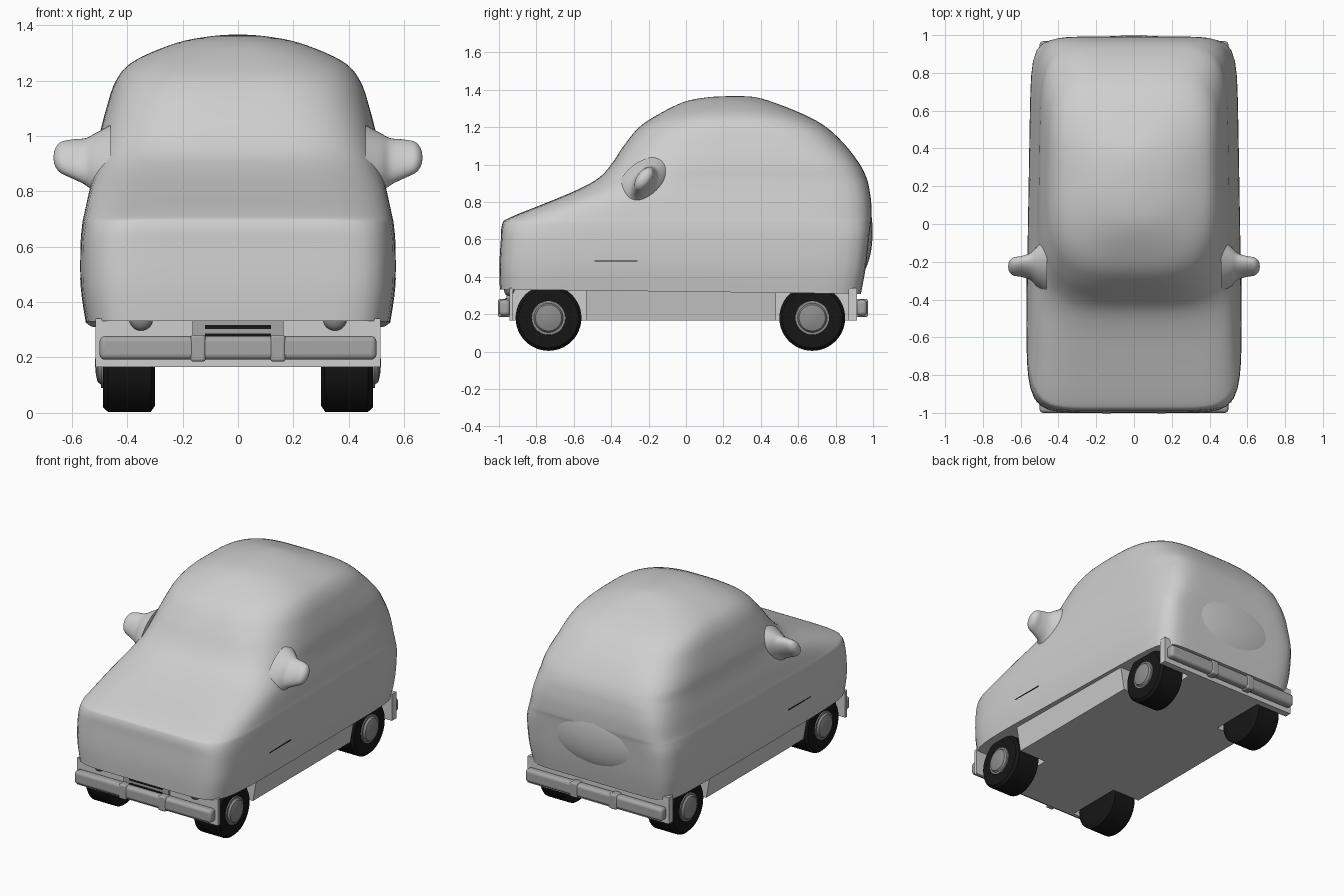
import bpy, bmesh, math
from mathutils import Matrix, Vector

cube = bpy.data.objects.get("Cube")
if cube:
    bpy.data.objects.remove(cube, do_unlink=True)


def material(name, v):
    m = bpy.data.materials.new(name)
    m.use_nodes = True
    m.diffuse_color = (v, v, v, 1)
    m.node_tree.nodes["Principled BSDF"].inputs["Base Color"].default_value = (v, v, v, 1)
    return m


PAINT = material("light grey paint", 0.62)
METAL = material("mid grey metal", 0.38)
HUB = material("hub grey", 0.27)
BLACK = material("rubber black", 0.008)


def finish(name, bm, mat, angle=40):
    bmesh.ops.recalc_face_normals(bm, faces=bm.faces)
    mesh = bpy.data.meshes.new(name)
    bm.to_mesh(mesh)
    bm.free()
    mesh.materials.append(mat)
    for p in mesh.polygons:
        p.use_smooth = True
    mesh.set_sharp_from_angle(angle=math.radians(angle))
    ob = bpy.data.objects.new(name, mesh)
    bpy.context.collection.objects.link(ob)
    return ob


def loft(name, rings, mat, angle=40):
    """Skin a list of equal-length closed rings and cap both ends."""
    bm = bmesh.new()
    rows = [[bm.verts.new(p) for p in r] for r in rings]
    n = len(rows[0])
    for a, b in zip(rows, rows[1:]):
        for i in range(n):
            j = (i + 1) % n
            bm.faces.new((a[i], a[j], b[j], b[i]))
    bm.faces.new(rows[0])
    bm.faces.new(rows[-1])
    return finish(name, bm, mat, angle)


def box(name, x, y, z, mat, bevel=0.0, taper=0.0):
    """Box from ranges; taper pulls the lower edge in towards x = 0."""
    bm = bmesh.new()
    bmesh.ops.create_cube(bm, size=1)
    for v in bm.verts:
        low = v.co.z < 0
        v.co = [r[0] + (c + 0.5) * (r[1] - r[0]) for r, c in zip((x, y, z), v.co)]
        if low and taper:
            v.co.x *= 1 - taper
    ob = finish(name, bm, mat)
    if bevel:
        mod = ob.modifiers.new("round", "BEVEL")
        mod.width, mod.segments = bevel, 4
    return ob


def ellipsoid(name, centre, radii, mat):
    bm = bmesh.new()
    bmesh.ops.create_uvsphere(bm, u_segments=48, v_segments=24, radius=1)
    bm.transform(Matrix.Translation(centre) @ Matrix.Diagonal((*radii, 1)))
    return finish(name, bm, mat)


def spline(keys, steps=4):
    """Catmull-Rom through the key rows."""
    out = []
    for i in range(len(keys) - 1):
        p0, p1 = keys[max(i - 1, 0)], keys[i]
        p2, p3 = keys[i + 1], keys[min(i + 2, len(keys) - 1)]
        for s in range(steps):
            t = s / steps
            out.append([0.5 * (2 * b + (c - a) * t + (2 * a - 5 * b + 4 * c - d) * t * t
                               + (3 * b - a - 3 * c + d) * t ** 3)
                        for a, b, c, d in zip(p0, p1, p2, p3)])
    return out + [list(keys[-1])]


# Body shell: height, front y, back y, half width, front and back squareness
BODY = [
    (0.32, -0.995, 0.935, 0.55, 9, 12),
    (0.45, -0.998, 0.96, 0.568, 9, 12),
    (0.6, -0.99, 0.978, 0.569, 9, 12),
    (0.68, -0.983, 0.987, 0.563, 8, 10),
    (0.715, -0.945, 0.992, 0.557, 7, 9),
    (0.8, -0.735, 0.99, 0.542, 6, 8),
    (0.87, -0.57, 0.98, 0.528, 5, 7),
    (0.93, -0.465, 0.965, 0.518, 4.5, 6),
    (1.0, -0.4, 0.93, 0.51, 4, 5.5),
    (1.1, -0.333, 0.855, 0.485, 3.6, 4.5),
    (1.2, -0.25, 0.75, 0.45, 3.2, 4),
    (1.27, -0.145, 0.625, 0.385, 2.8, 3.2),
    (1.335, -0.01, 0.46, 0.23, 2.3, 2.6),
    (1.36, 0.12, 0.37, 0.1, 2, 2),
    (1.366, 0.25, 0.29, 0.02, 2, 2),
]


def body_ring(z, front, back, w, nf, nb, count=128):
    ring, mid = [], (front + back) / 2
    for i in range(count):
        a = 2 * math.pi * i / count
        c, s = math.cos(a), math.sin(a)
        n = nb if s > 0 else nf
        r = (abs(c) ** n + abs(s) ** n) ** (-1 / n)
        y = mid + r * s * (back - front) / 2
        x = r * c * w * (1 - 0.03 * max(0, y + 0.5))
        ring.append((x, y, z - 0.012 * y * max(0, 1 - (z - 0.32) / 0.3)))
    return ring


loft("body_shell", [body_ring(*k) for k in spline(BODY)], PAINT)
ellipsoid("rear_bulge", (0, 0.9, 0.64), (0.45, 0.098, 0.25), PAINT)

# Chassis: central floor plus outer sills that leave room for the wheels
box("floor", (-0.28, 0.28), (-0.945, 0.915), (0.165, 0.34), PAINT)
SILLS = {"front_sill": (-0.945, -0.925), "middle_sill": (-0.535, 0.48), "rear_sill": (0.87, 0.915)}
for name, span in SILLS.items():
    box(name, (-0.515, 0.515), span, (0.165, 0.34), PAINT,
        taper=0.06 if name == "middle_sill" else 0)


# Wheels: profiles of (distance from the centre line, radius)
TYRE = [(0.3, 0.1), (0.3, 0.155), (0.315, 0.176), (0.47, 0.176), (0.487, 0.16), (0.487, 0.08)]
CAP = [(0.48, 0.092), (0.494, 0.09), (0.494, 0.078), (0.506, 0.07), (0.513, 0.045), (0.516, 0.01)]


def turned(name, profile, side, y, z, mat, count=48):
    rings = []
    for x, r in profile:
        rings.append([(side * x, y + r * math.cos(2 * math.pi * i / count),
                       z + r * math.sin(2 * math.pi * i / count)) for i in range(count)])
    loft(name, rings, mat)


# Mirrors: distance from the centre line, depth, height, centre height
MIRROR = [
    (0.46, 0.14, 0.15, 0.89), (0.515, 0.095, 0.11, 0.9), (0.55, 0.062, 0.085, 0.907),
    (0.6, 0.047, 0.07, 0.917), (0.64, 0.042, 0.056, 0.922), (0.66, 0.025, 0.032, 0.922),
    (0.666, 0.004, 0.005, 0.922),
]

for label, side in (("left", 1), ("right", -1)):
    for end, y in (("front", -0.735), ("rear", 0.675)):
        turned(f"{end}_{label}_tyre", TYRE, side, y, 0.18, BLACK)
        turned(f"{end}_{label}_hub", CAP, side, y, 0.18, HUB)
    rings = []
    for x, ry, rz, zc in spline(MIRROR):
        ring = []
        for i in range(32):
            a = 2 * math.pi * i / 32
            h = rz * math.sin(a)
            ring.append((side * x, -0.225 + ry * math.cos(a) + 0.4 * h, zc + h))
        rings.append(ring)
    loft(f"{label}_mirror", rings, PAINT, 60)
    # Door crease and low front lamp
    xs = sorted((side * 0.562, side * 0.57))
    box(f"{label}_door_crease", xs, (-0.49, -0.26), (0.482, 0.487), BLACK)
    ellipsoid(f"{label}_front_lamp", (side * 0.35, -0.945, 0.34), (0.043, 0.03, 0.043), HUB)

# Bumpers with their brackets
for end, ys in (("front", (-1.0, -0.94)), ("rear", (0.91, 0.968))):
    box(f"{end}_bumper", (-0.5, 0.5), ys, (0.192, 0.277), METAL, 0.02)
    outer = (ys[0] - 0.004, ys[1]) if end == "front" else (ys[0], ys[1] + 0.004)
    for label, side in (("left", 1), ("right", -1)):
        x = side * 0.144
        box(f"{end}_{label}_bracket", (x - 0.027, x + 0.027), outer, (0.185, 0.282), METAL, 0.01)

# Grille with dark slots
box("grille", (-0.165, 0.165), (-0.96, -0.94), (0.27, 0.34), METAL)
for i, (low, high) in enumerate(((0.277, 0.286), (0.303, 0.317))):
    box(f"grille_slot_{i + 1}", (-0.12, 0.12), (-0.964, -0.958), (low, high), BLACK)
